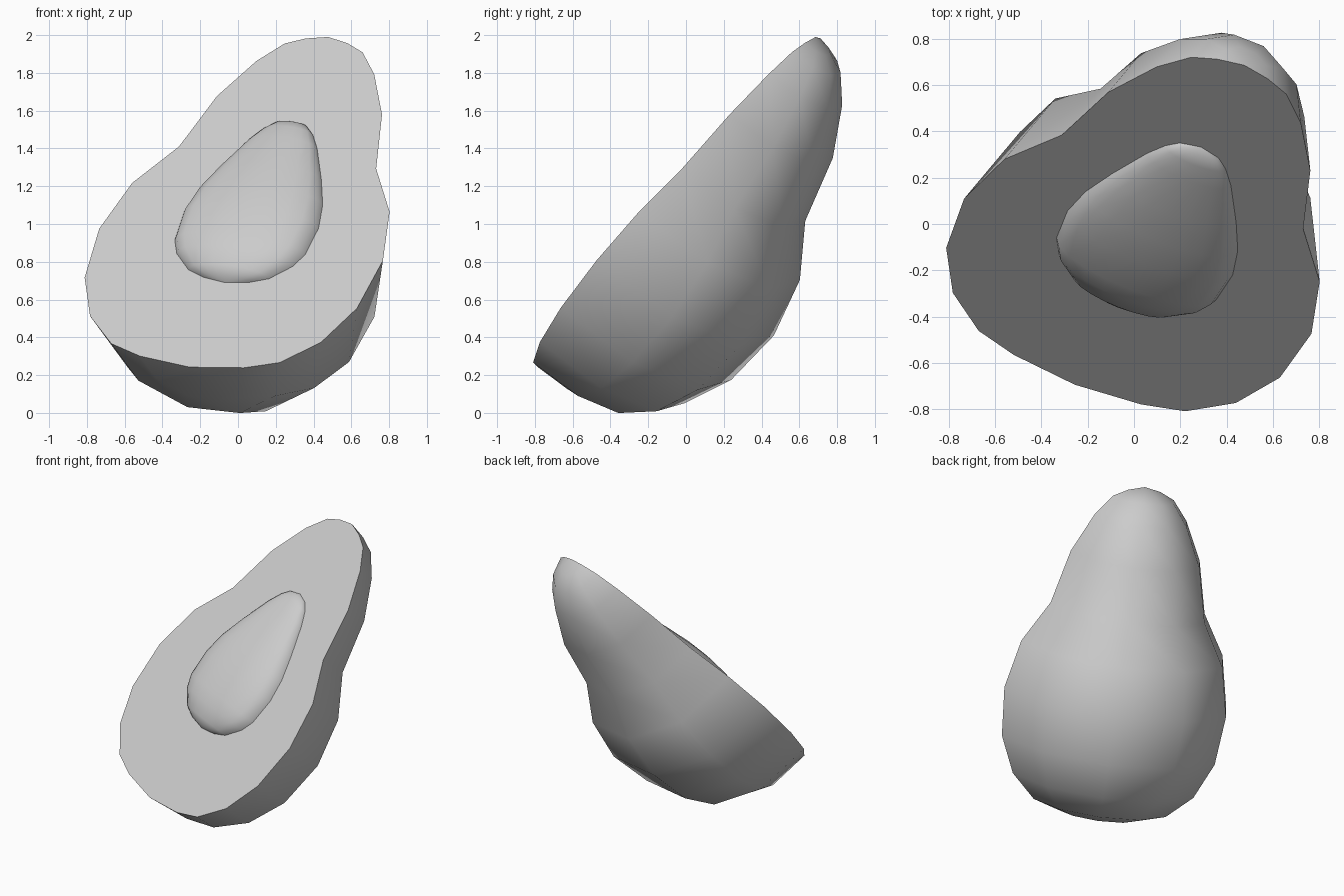
import bpy
import bmesh
from math import cos, sin, pi
from mathutils import Vector

cube = bpy.data.objects.get("Cube")
if cube:
    bpy.data.objects.remove(cube, do_unlink=True)

# Frame of the tilted cut: centre, long axis, cross axis and cut normal
CENTRE = Vector((0.06, -0.10, 0.995))
LONG = Vector((0.3125, 0.5885, 0.745)).normalized()
NORMAL = Vector((-0.209, -0.727, 0.655))
NORMAL = (NORMAL - LONG * NORMAL.dot(LONG)).normalized()
CROSS = NORMAL.cross(LONG) * -1
if CROSS.x < 0:
    CROSS = -CROSS

grey = bpy.data.materials.new("plain_grey")
grey.use_nodes = True
colour = (0.6, 0.6, 0.6, 1)
grey.diffuse_color = colour
grey.node_tree.nodes["Principled BSDF"].inputs["Base Color"].default_value = colour


def half_revolve(name, profile, segments, depth, capped):
    """Revolve (position, radius) pairs half a turn; both end points are poles."""
    bm = bmesh.new()

    def point(s, r, k):
        a = pi * k / segments
        return bm.verts.new(CENTRE + LONG * s + CROSS * r * cos(a) + NORMAL * r * sin(a) * depth)

    tip = point(*profile[0], 0)
    end = point(*profile[-1], 0)
    rings = [[point(s, r, k) for k in range(segments + 1)] for s, r in profile[1:-1]]
    for k in range(segments):
        bm.faces.new((tip, rings[0][k], rings[0][k + 1]))
        bm.faces.new((end, rings[-1][k + 1], rings[-1][k]))
        for a, b in zip(rings, rings[1:]):
            bm.faces.new((a[k], b[k], b[k + 1], a[k + 1]))
    if capped:
        bm.faces.new([tip] + [r[0] for r in rings] + [end] + [r[-1] for r in reversed(rings)])
        bmesh.ops.recalc_face_normals(bm, faces=bm.faces)
    else:
        bm.normal_update()
        if sum(f.normal.dot(NORMAL) for f in bm.faces) < 0:
            bmesh.ops.reverse_faces(bm, faces=bm.faces)
    mesh = bpy.data.meshes.new(name)
    bm.to_mesh(mesh)
    bm.free()
    mesh.materials.append(grey)
    obj = bpy.data.objects.new(name, mesh)
    bpy.context.collection.objects.link(obj)
    bpy.ops.object.select_all(action="DESELECT")
    obj.select_set(True)
    bpy.context.view_layer.objects.active = obj
    bpy.ops.object.shade_smooth_by_angle(angle=0.9)
    return obj


# Pear-shaped half fruit with a flat cut face
half_revolve("fruit_half", [
    (1.335, 0), (1.308, 0.118), (1.258, 0.222), (1.118, 0.336), (0.85, 0.471),
    (0.478, 0.563), (0.196, 0.735), (-0.14, 0.81), (-0.482, 0.778),
    (-0.74, 0.66), (-0.91, 0.482), (-0.973, 0.297), (-1.01, 0)], 5, -1, True)

# Teardrop stone bulging out of the cut face
half_revolve("stone", [
    (0.735, 0), (0.71, 0.09), (0.66, 0.14), (0.57, 0.195), (0.36, 0.29),
    (0.19, 0.355), (0.03, 0.385), (-0.16, 0.372), (-0.25, 0.33),
    (-0.35, 0.23), (-0.39, 0.13), (-0.41, 0)], 10, 0.33, False)
